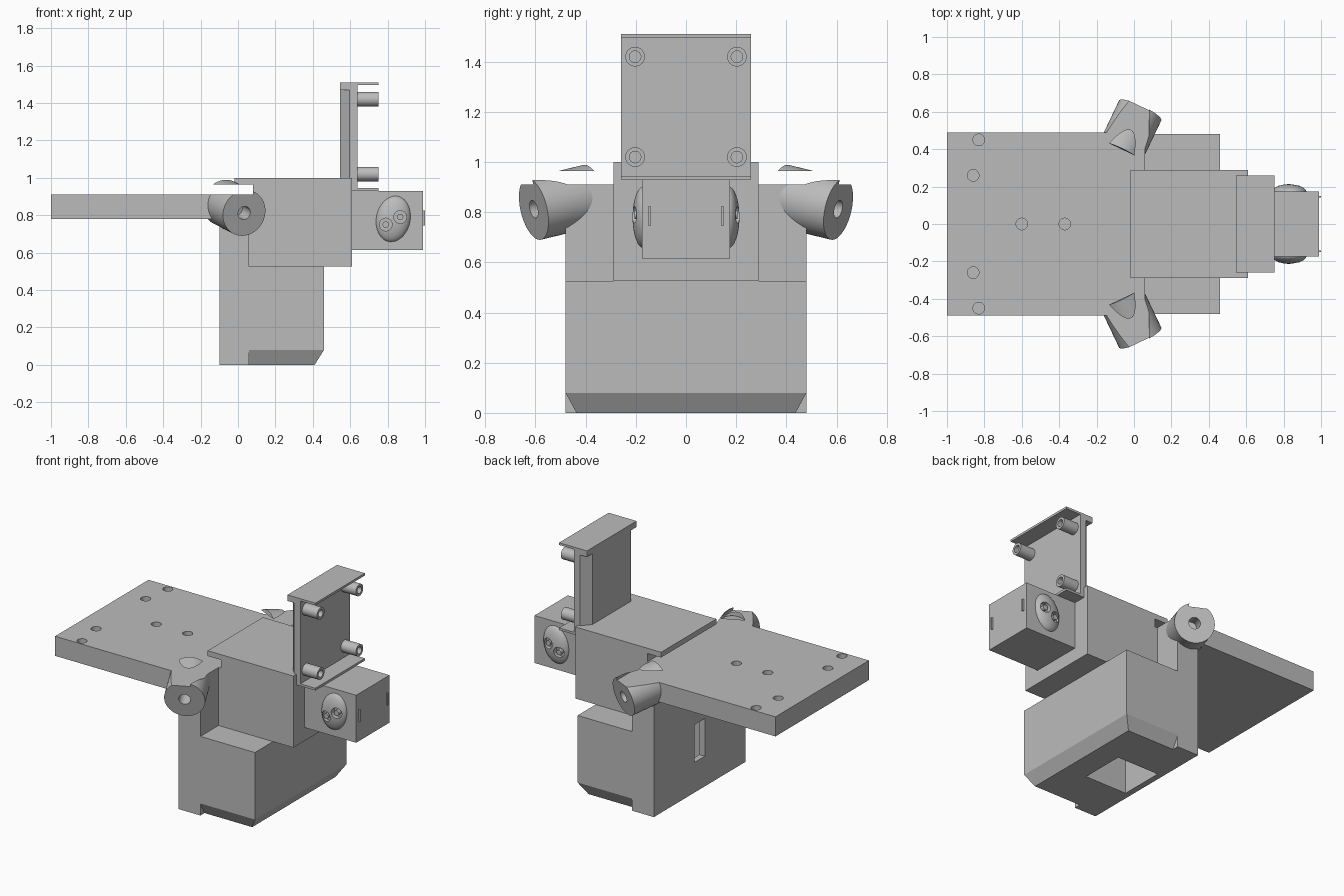
import bpy, bmesh
from mathutils import Vector, Matrix

old = bpy.data.objects.get("Cube")
if old:
    bpy.data.objects.remove(old)

grey = bpy.data.materials.new("plain grey")
grey.use_nodes = True
colour = (0.5, 0.5, 0.5, 1)
grey.diffuse_color = colour
grey.node_tree.nodes["Principled BSDF"].inputs["Base Color"].default_value = colour


def finish(name, bm, smooth=False):
    bmesh.ops.recalc_face_normals(bm, faces=bm.faces)
    mesh = bpy.data.meshes.new(name)
    bm.to_mesh(mesh)
    bm.free()
    mesh.materials.append(grey)
    ob = bpy.data.objects.new(name, mesh)
    bpy.context.scene.collection.objects.link(ob)
    if smooth:
        smooth_edges(ob)
    return ob


def smooth_edges(ob):
    bpy.ops.object.select_all(action='DESELECT')
    ob.select_set(True)
    bpy.context.view_layer.objects.active = ob
    bpy.ops.object.shade_smooth_by_angle(angle=0.6)


def box_mesh(x, y, z):
    bm = bmesh.new()
    bmesh.ops.create_cube(bm, size=1)
    for v in bm.verts:
        v.co = [r[0] if c < 0 else r[1] for c, r in zip(v.co, (x, y, z))]
    return bm


def box(name, x, y, z):
    return finish(name, box_mesh(x, y, z))


def rod(name, start, end, radius, sides=40):
    a, b = Vector(start), Vector(end)
    turn = (b - a).to_track_quat('Z', 'Y').to_matrix().to_4x4()
    bm = bmesh.new()
    bmesh.ops.create_cone(bm, cap_ends=True, segments=sides, radius1=radius,
                          radius2=radius, depth=(b - a).length,
                          matrix=Matrix.Translation((a + b) / 2) @ turn)
    return finish(name, bm, True)


def cut(ob, cutters, smooth=False):
    for c in cutters:
        c.hide_render = True
        mod = ob.modifiers.new("cut", 'BOOLEAN')
        mod.operation = 'DIFFERENCE'
        mod.solver = 'EXACT'
        mod.object = c
    bpy.context.view_layer.update()
    baked = bpy.data.meshes.new_from_object(
        ob.evaluated_get(bpy.context.evaluated_depsgraph_get()))
    ob.modifiers.clear()
    ob.data = baked
    for c in cutters:
        bpy.data.objects.remove(c)
    if smooth:
        smooth_edges(ob)


# Flat deck with blind screw holes
deck = box("deck", (-1, 0.06), (-0.49, 0.49), (0.78, 0.91))
spots = [(-0.6, 0), (-0.37, 0)]
for s in (-1, 1):
    spots += [(-0.83, s * 0.45), (-0.86, s * 0.26)]
cut(deck, [rod("hole", (x, y, 0.82), (x, y, 1), 0.031) for x, y in spots])

# Lower housing: upright rear wall and chamfered body, both hollowed out
rear = box("rear_wall", (-0.1, 0.06), (-0.48, 0.48), (0, 0.78))
bm = box_mesh((0.06, 0.46), (-0.48, 0.48), (0.08, 0.525))
floor = min(bm.faces, key=lambda f: f.calc_center_median().z)
base = bmesh.ops.extrude_face_region(bm, geom=[floor])
bmesh.ops.delete(bm, geom=[floor], context='FACES_ONLY')
for v in base["geom"]:
    if isinstance(v, bmesh.types.BMVert):
        v.co.z = 0
        v.co.y *= 0.91
        v.co.x = min(v.co.x, 0.41)
body = finish("lower_body", bm)
for part in (rear, body):
    cut(part, [box("cavity", (-0.06, 0.25), (-0.15, 0.15), (-0.1, 0.46))])
cut(rear, [box("slot", (-0.2, 0), (-0.055, 0.055), (0.2, 0.45))])

# Upper housing with a gap above the deck
upper = box("upper_housing", (-0.02, 0.61), (-0.29, 0.29), (0.525, 1.0))
cut(upper, [box("gap", (-0.5, 0.08), (-0.8, 0.8), (0.91, 0.965)),
            box("under", (-0.5, 0.06), (-0.8, 0.8), (0.4, 0.92))])

# Angled round mounts on both sides of the deck
for s, side in ((1, "rear"), (-1, "front")):
    outer = Vector((0.033, s * 0.607, 0.812))
    inner = Vector((-0.075, s * 0.38, 0.867))
    mount = rod(side + "_angled_mount", outer, inner, 0.125, 64)
    step = (inner - outer).normalized()
    cut(mount, [rod("bore", outer - step * 0.05, outer + step * 0.1, 0.036),
                box("gap", (-0.5, 0.08), (-0.8, 0.8), (0.91, 0.965))], True)

# Upright bracket with tapered back, lips and standoffs
box("bracket_plate", (0.595, 0.64), (-0.26, 0.26), (0.93, 1.51))
bm = box_mesh((0.545, 0.595), (-0.26, 0.26), (0.99, 1.47))
for v in bm.verts:
    if v.co.x < 0.57:
        v.co.y *= 0.78
finish("bracket_tapered_back", bm)
box("bracket_top_rim", (0.545, 0.6), (-0.26, 0.26), (1.47, 1.51))
for name, z in (("bracket_top_lip", 1.495), ("bracket_bottom_lip", 0.93)):
    box(name, (0.635, 0.75), (-0.26, 0.26), (z, z + 0.015))
for y in (-0.203, 0.203):
    for z in (1.02, 1.42):
        post = rod("standoff", (0.63, y, z), (0.75, y, z), 0.039)
        cut(post, [rod("bore", (0.645, y, z), (0.8, y, z), 0.023)], True)

# Front block with oval domes, each with two sockets
box("front_block", (0.6, 0.99), (-0.175, 0.175), (0.615, 0.93))
for s in (-1, 1):
    bm = bmesh.new()
    shape = (Matrix.Translation((0.83, s * 0.168, 0.78))
             @ Matrix.Rotation(0.2, 4, 'Y')
             @ Matrix.Diagonal((0.092, 0.045, 0.125, 1)))
    bmesh.ops.create_uvsphere(bm, u_segments=40, v_segments=20, radius=1, matrix=shape)
    dome = finish("side_dome", bm, True)
    eyes = [(0.79, 0.75), (0.867, 0.79)]
    cut(dome, [rod("socket", (x, s * 0.178, z), (x, s * 0.3, z), 0.034)
               for x, z in eyes], True)
    for x, z in eyes:
        rod("socket_pin", (x, s * 0.17, z), (x, s * 0.205, z), 0.017, 20)
    box("end_ridge", (0.99, 1.0), (s * 0.145 - 0.004, s * 0.145 + 0.004), (0.745, 0.825))
